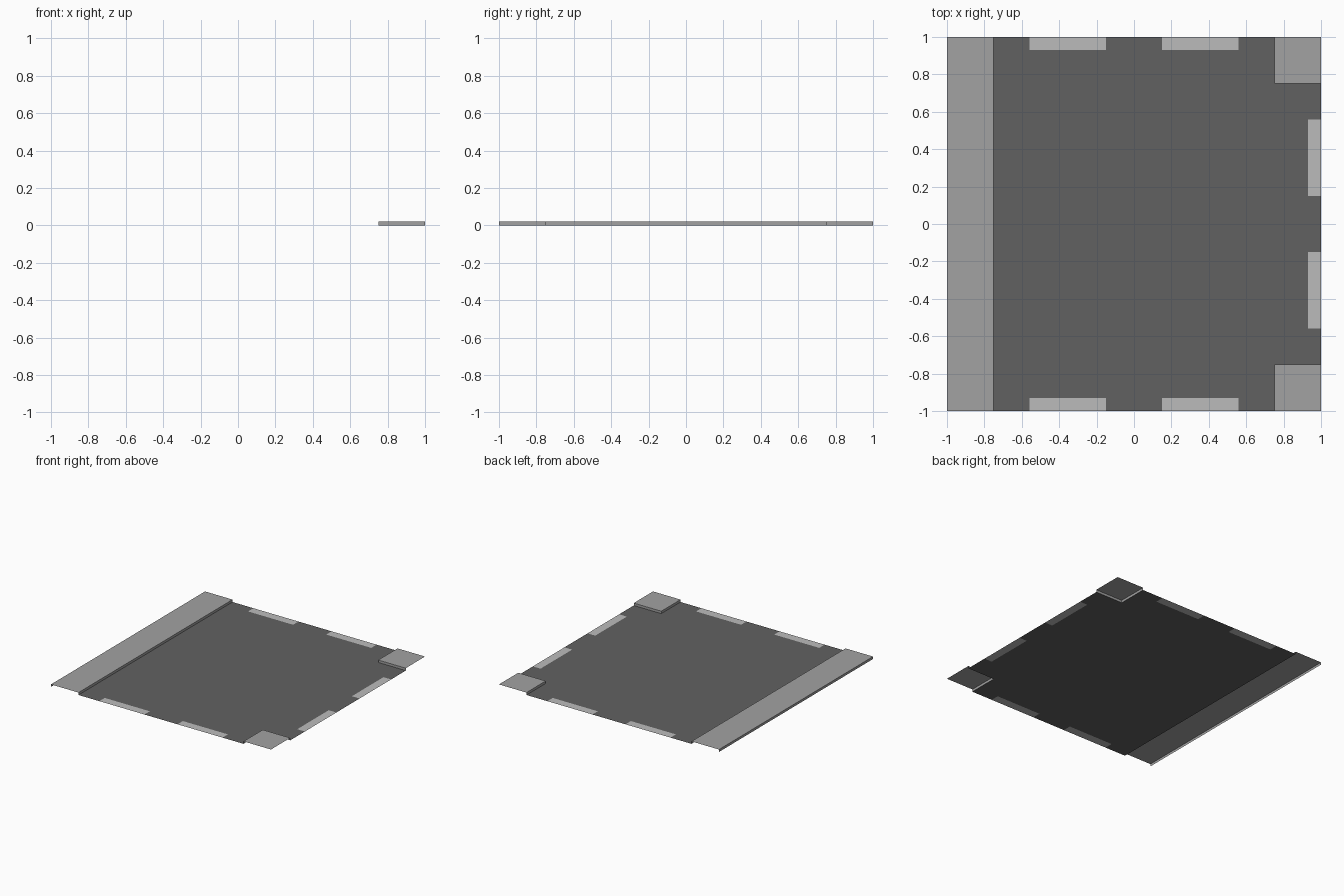
import bpy, bmesh

if "Cube" in bpy.data.objects:
    bpy.data.objects.remove(bpy.data.objects["Cube"])

H = 0.02   # kerb height
IN = 0.75  # inner kerb line


def material(name, v):
    m = bpy.data.materials.new(name)
    m.diffuse_color = (v, v, v, 1)
    m.use_nodes = True
    m.node_tree.nodes["Principled BSDF"].inputs["Base Color"].default_value = m.diffuse_color
    return m


ROAD = material("asphalt", 0.12)
PAINT = material("road_paint", 0.50)
PAVING = material("paving", 0.36)


def build(name, quads, mat):
    bm = bmesh.new()
    for q in quads:
        bm.faces.new([bm.verts.new(p) for p in q])
    bmesh.ops.remove_doubles(bm, verts=bm.verts[:], dist=1e-5)
    me = bpy.data.meshes.new(name)
    bm.to_mesh(me)
    bm.free()
    me.materials.append(mat)
    ob = bpy.data.objects.new(name, me)
    bpy.context.collection.objects.link(ob)
    return ob


def flat(x0, x1, y0, y1, z):
    return [(x0, y0, z), (x1, y0, z), (x1, y1, z), (x0, y1, z)]


def wall(a, b):
    return [(*a, 0), (*b, 0), (*b, H), (*a, H)]


# Road surface with edge markings inlaid in the same plane
xs = [-IN, -0.56, -0.15, 0.15, 0.56, IN, 0.93, 1]
ys = [-1, -0.93, -IN, -0.56, -0.15, 0.15, 0.56, IN, 0.93, 1]
road, marks = [], []
for x0, x1 in zip(xs, xs[1:]):
    for y0, y1 in zip(ys, ys[1:]):
        cx, cy = (x0 + x1) / 2, (y0 + y1) / 2
        if cx > IN and abs(cy) > IN:
            continue  # corner pavements stand here
        painted = (abs(cy) > 0.93 and 0.15 < abs(cx) < 0.56) or \
                  (cx > 0.93 and 0.15 < abs(cy) < 0.56)
        (marks if painted else road).append(flat(x0, x1, y0, y1, 0))
road_ob = build("road_surface", road, ROAD)
bm = bmesh.new()
bm.from_mesh(road_ob.data)
bmesh.ops.dissolve_limit(bm, angle_limit=0.01, verts=bm.verts[:], edges=bm.edges[:])
bm.to_mesh(road_ob.data)
bm.free()
build("edge_markings", marks, PAINT)

# Long pavement: top, road-side kerb and outer side, open at the tile ends
build("long_pavement", [flat(-1, -IN, -1, 1, H),
                        wall((-IN, -1), (-IN, 1)),
                        wall((-1, 1), (-1, -1))], PAVING)

# Corner pavements: top and the two kerbs facing the roads
for name, s in (("front_corner_pavement", -1), ("back_corner_pavement", 1)):
    top = flat(IN, 1, *sorted((s * IN, s)), H)
    kerbs = [wall((IN, s), (IN, s * IN)), wall((IN, s * IN), (1, s * IN))]
    if s < 0:
        kerbs = [k[::-1] for k in kerbs]
    build(name, [top] + kerbs, PAVING)
